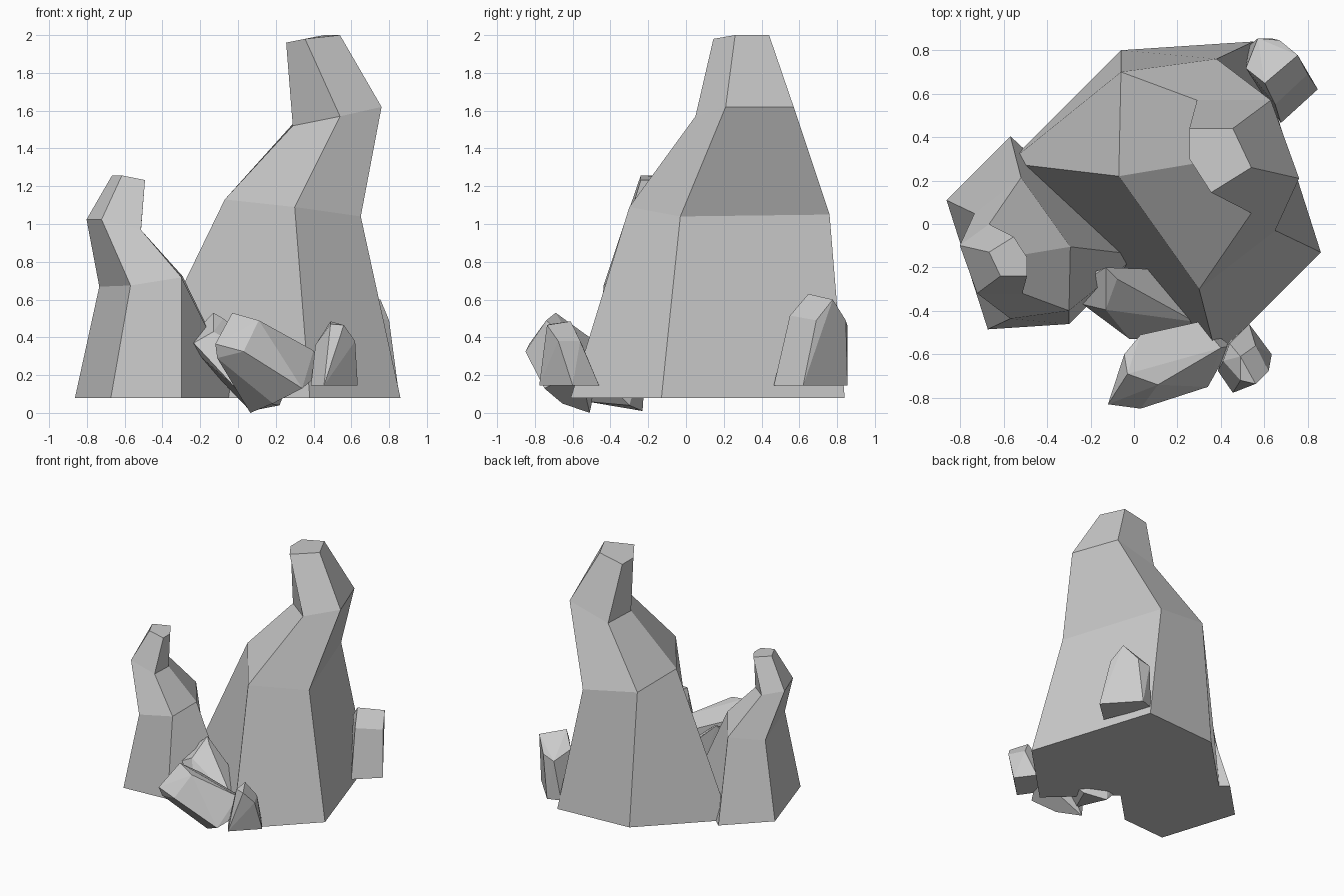
import bpy, bmesh
from mathutils import Vector, Matrix


def finish(bm, name):
    bmesh.ops.recalc_face_normals(bm, faces=bm.faces)
    mesh = bpy.data.meshes.new(name)
    bm.to_mesh(mesh)
    bm.free()
    obj = bpy.data.objects.new(name, mesh)
    bpy.context.collection.objects.link(obj)
    return obj


def loft(name, rings, matrix=Matrix()):
    """Skin a stack of five-sided rings and cap both ends."""
    bm = bmesh.new()
    loops = [[bm.verts.new(matrix @ Vector(p)) for p in ring] for ring in rings]
    n = len(rings[0])
    for lo, hi in zip(loops, loops[1:]):
        for i in range(n):
            j = (i + 1) % n
            bm.faces.new((lo[i], lo[j], hi[j], hi[i]))
    bm.faces.new(loops[0])
    bm.faces.new(loops[-1])
    return finish(bm, name)


def boulder(name, points):
    """Faceted stone: convex hull of a few corner points."""
    bm = bmesh.new()
    for p in points:
        bm.verts.new(p)
    bmesh.ops.convex_hull(bm, input=bm.verts[:])
    bmesh.ops.delete(bm, geom=[v for v in bm.verts if not v.link_faces], context='VERTS')
    bmesh.ops.dissolve_limit(bm, angle_limit=0.12, verts=bm.verts[:], edges=bm.edges[:])
    return finish(bm, name)


# Spire cross-sections, bottom to top
spire = [
    [(.86, -.13, .08), (.38, -.61, .08), (-.58, .28, .08), (-.06, .80, .08), (.55, .84, .08)],
    [(.65, -.03, 1.04), (.30, -.30, 1.09), (-.07, .22, 1.13), (-.06, .70, 1.12), (.38, .76, 1.05)],
    [(.76, .21, 1.62), (.54, .05, 1.57), (.29, .28, 1.52), (.29, .57, 1.53), (.63, .57, 1.62)],
    [(.54, .26, 2.0), (.355, .145, 1.98), (.255, .30, 1.96), (.255, .44, 1.96), (.455, .44, 2.0)],
]
loft("tall_spire", spire)

# Short spire: the same form turned half round and scaled down
k = 0.613
turn = Matrix.Translation((-.336, .03, .08 * (1 - k))) @ Matrix.Diagonal((-k, -k, k, 1))
loft("short_spire", spire, turn)

# Loose stones around the base
boulder("back_stone", [
    (.846, .62, .145), (.676, .465, .145), (.63, .855, .145), (.53, .82, .145),
    (.80, .69, .49), (.65, .55, .515), (.754, .777, .60), (.602, .648, .63),
    (.67, .846, .49), (.57, .855, .46), (.515, .717, .52)])
boulder("right_stone", [
    (.634, -.60, .145), (.53, -.46, .145), (.455, -.777, .145), (.386, -.676, .145),
    (.42, -.56, .145), (.62, -.676, .38), (.56, -.736, .465), (.49, -.72, .47),
    (.49, -.61, .485), (.41, -.63, .36), (.44, -.55, .36), (.56, -.56, .38)])
boulder("front_stone", [
    (-.03, -.69, .53), (-.12, -.83, .365), (.03, -.85, .325), (.11, -.74, .49),
    (-.045, -.60, .45), (.03, -.51, .40), (.34, -.75, .13), (.446, -.56, .22),
    (.40, -.57, .33), (.30, -.45, .28), (.185, -.655, .05), (.065, -.51, .0),
    (-.11, -.80, .29)])
boulder("middle_stone", [
    (-.267, -.253, .36), (-.235, -.37, .37), (-.13, -.20, .53), (-.078, -.253, .50),
    (-.13, -.395, .43), (-.207, -.248, .45), (.064, -.207, .35), (.28, -.45, .20),
    (.11, -.524, .06), (-.02, -.53, .14), (.065, -.23, .01), (.22, -.30, .04)])
